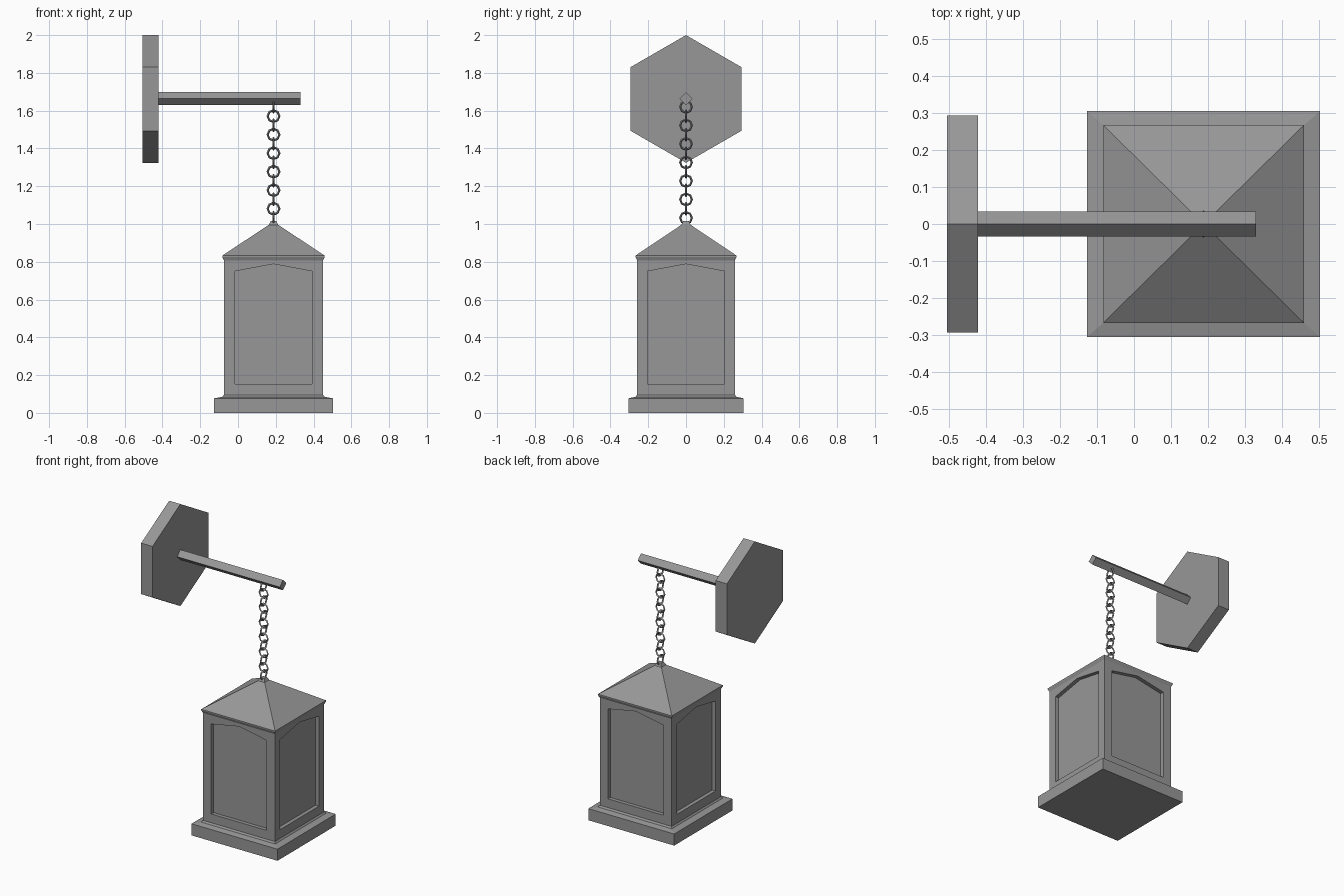
import bpy, bmesh, math
from mathutils import Vector, Matrix

if "Cube" in bpy.data.objects:
    bpy.data.objects.remove(bpy.data.objects["Cube"])

iron = bpy.data.materials.new("grey_iron")
iron.diffuse_color = (0.31, 0.31, 0.31, 1)
iron.use_nodes = True
iron.node_tree.nodes["Principled BSDF"].inputs["Base Color"].default_value = iron.diffuse_color

CX = 0.188            # lantern centre line
HX, HY = 0.263, 0.259  # body half sizes


def finish(name, bm):
    bmesh.ops.remove_doubles(bm, verts=bm.verts, dist=1e-5)
    bmesh.ops.recalc_face_normals(bm, faces=bm.faces)
    me = bpy.data.meshes.new(name)
    bm.to_mesh(me)
    bm.free()
    me.materials.append(iron)
    ob = bpy.data.objects.new(name, me)
    bpy.context.collection.objects.link(ob)
    return ob


def stacked(name, levels):
    """Loft rectangles given as (half x, half y, z) into a closed solid."""
    bm = bmesh.new()
    rings = [[bm.verts.new((CX + sx * hx, sy * hy, z))
              for sx, sy in ((-1, -1), (1, -1), (1, 1), (-1, 1))]
             for hx, hy, z in levels]
    for a, b in zip(rings, rings[1:]):
        for i in range(4):
            j = (i + 1) % 4
            bm.faces.new((a[i], a[j], b[j], b[i]))
    bm.faces.new(rings[0][::-1])
    bm.faces.new(rings[-1])
    finish(name, bm)


def x_prism(name, sides, radius, x0, x1, z):
    """Prism along x with a corner pointing straight up."""
    bm = bmesh.new()
    ends = [[bm.verts.new((x, radius * math.sin(2 * math.pi * i / sides),
                           z + radius * math.cos(2 * math.pi * i / sides)))
             for i in range(sides)] for x in (x0, x1)]
    for i in range(sides):
        j = (i + 1) % sides
        bm.faces.new((ends[0][i], ends[0][j], ends[1][j], ends[1][i]))
    bm.faces.new(ends[0][::-1])
    bm.faces.new(ends[1])
    finish(name, bm)


def ring(name, z, turn):
    """Low-poly chain link standing upright in the xz plane, or yz if turned."""
    bm = bmesh.new()
    major, minor, n, m = 0.031, 0.006, 8, 4
    grid = []
    for i in range(n):
        a = 2 * math.pi * i / n
        row = []
        for k in range(m):
            b = 2 * math.pi * k / m
            r = major + minor * math.cos(b)
            u, w = r * math.cos(a), minor * math.sin(b)
            x, y = (w, u) if turn else (u, w)
            row.append(bm.verts.new((CX + x, y, z + r * math.sin(a))))
        grid.append(row)
    for i in range(n):
        for k in range(m):
            p, q = grid[i], grid[(i + 1) % n]
            l = (k + 1) % m
            bm.faces.new((p[k], q[k], q[l], p[l]))
    finish(name, bm)


# wall plate and bracket arm
x_prism("wall_plate", 6, 0.338, -0.505, -0.422, 1.662)
x_prism("bracket_arm", 4, 0.034, -0.43, 0.33, 1.664)

# chain of alternating links
for k in range(7):
    ring(f"chain_link_side_{k}", 1.620 - k * 0.098, True)
for k in range(6):
    ring(f"chain_link_front_{k}", 1.571 - k * 0.098, False)

# stepped base, roof with undercut eaves, and hanging cap
stacked("lantern_base", [(0.315, 0.305, 0), (0.315, 0.305, 0.077),
                         (0.271, 0.267, 0.085), (HX, HY, 0.096)])
stacked("lantern_roof", [(HX, HY, 0.808), (0.271, 0.267, 0.826),
                         (0.271, 0.267, 0.833), (0.018, 0.018, 1.0)])
stacked("roof_cap", [(0.024, 0.024, 0.985), (0.024, 0.024, 0.998),
                     (0.014, 0.014, 1.016)])

# body: four walls, each with a recessed panel under a pointed top
bm = bmesh.new()
Z0, Z1, DEPTH, PW = 0.09, 0.815, 0.025, 0.203
for side in range(4):
    ang = side * math.pi / 2
    w, d = (HX, HY) if side % 2 == 0 else (HY, HX)
    rot = Matrix.Rotation(ang, 3, 'Z')

    def vert(u, z, inward=0.0):
        return bm.verts.new(rot @ Vector((u, -d + inward, z)) + Vector((CX, 0, 0)))

    outline = [(-PW, 0.154), (PW, 0.154), (PW, 0.75), (0, 0.788), (-PW, 0.75)]
    outer = [vert(u, z) for u, z in
             ((-w, Z0), (w, Z0), (w, Z1), (0, Z1), (-w, Z1))]
    rim = [vert(u, z) for u, z in outline]
    back = [vert(u, z, DEPTH) for u, z in outline]
    for i in range(5):
        j = (i + 1) % 5
        bm.faces.new((outer[i], outer[j], rim[j], rim[i]))
        bm.faces.new((rim[i], rim[j], back[j], back[i]))
    bm.faces.new(back)
finish("lantern_body", bm)
